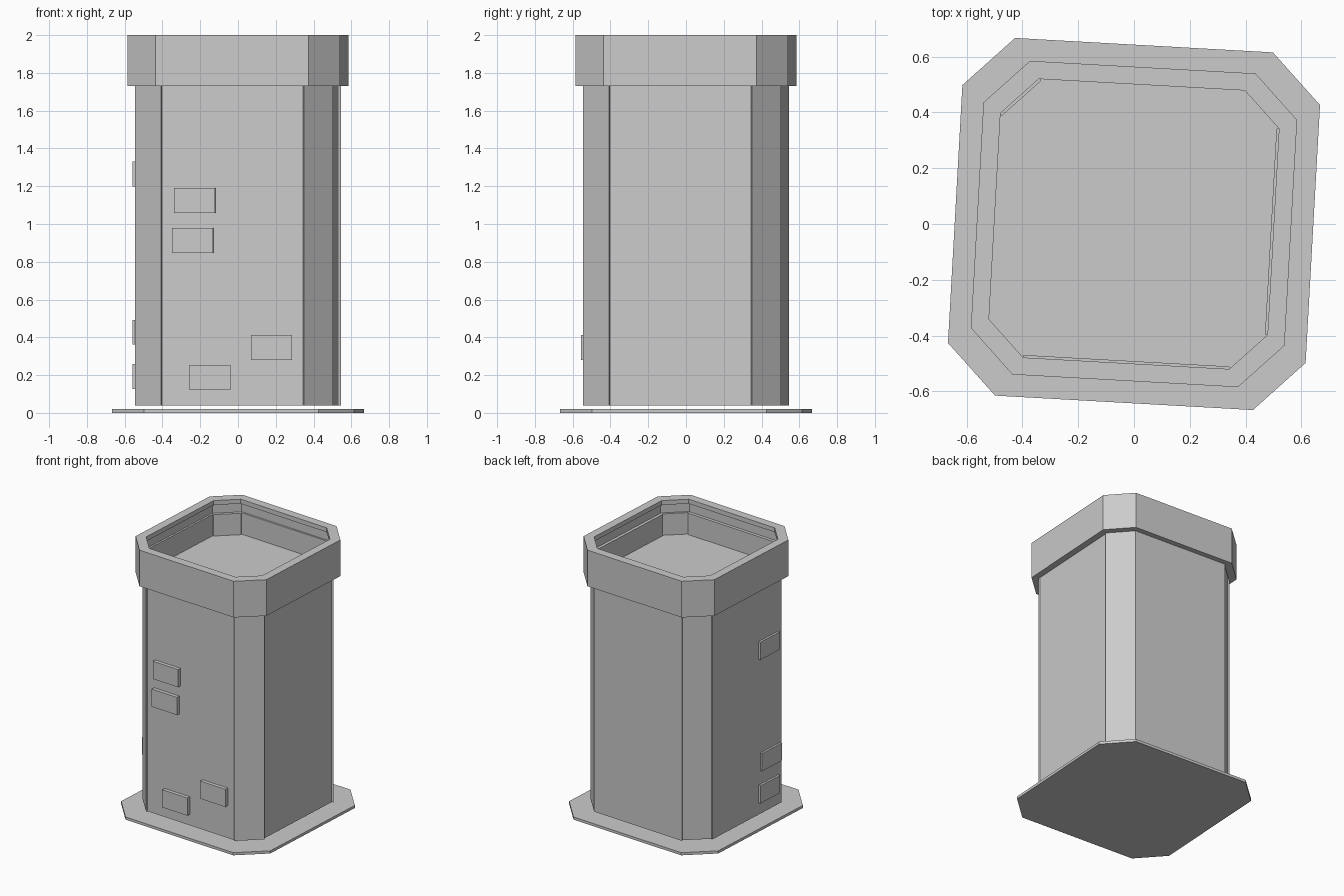
import bpy, bmesh, math
from mathutils import Matrix, Vector

cube = bpy.data.objects.get("Cube")
if cube:
    bpy.data.objects.remove(cube, do_unlink=True)

GREY = (0.6, 0.6, 0.6, 1)
mat = bpy.data.materials.new("light grey")
mat.use_nodes = True
mat.diffuse_color = GREY
mat.node_tree.nodes["Principled BSDF"].inputs["Base Color"].default_value = GREY

TURN = Matrix.Rotation(math.radians(-3.2), 4, "Z")  # the whole tower is slightly turned


def finish(name, bm):
    bmesh.ops.recalc_face_normals(bm, faces=bm.faces)
    bm.transform(TURN)
    mesh = bpy.data.meshes.new(name)
    bm.to_mesh(mesh)
    bm.free()
    mesh.materials.append(mat)
    obj = bpy.data.objects.new(name, mesh)
    bpy.context.collection.objects.link(obj)
    return obj


def octagon(h, c):
    """Square of half-width h whose flat sides end at +-c, counter-clockwise from +x."""
    pts = []
    for k in range(4):
        spin = Matrix.Rotation(k * math.pi / 2, 2)
        pts += [spin @ Vector((h, -c)), spin @ Vector((h, c))]
    return pts


def prism(name, outline, z0, z1):
    bm = bmesh.new()
    face = bm.faces.new([bm.verts.new((p.x, p.y, z0)) for p in outline])
    grown = bmesh.ops.extrude_face_region(bm, geom=[face])["geom"]
    bmesh.ops.translate(bm, vec=(0, 0, z1 - z0),
                        verts=[v for v in grown if isinstance(v, bmesh.types.BMVert)])
    return finish(name, bm)


def lathe_octagon(name, profile):
    """Closed ring swept through (half-width, side end, height) sections."""
    bm = bmesh.new()
    loops = [[bm.verts.new((p.x, p.y, z)) for p in octagon(h, c)] for h, c, z in profile]
    for a, b in zip(loops, loops[1:] + loops[:1]):
        for i in range(8):
            j = (i + 1) % 8
            bm.faces.new((a[i], a[j], b[j], b[i]))
    return finish(name, bm)


def label_plate(name, along, z, side):
    """Raised rectangle on a wall; side is the wall's quarter turn from the front."""
    bm = bmesh.new()
    bmesh.ops.create_cube(bm, size=1)
    bm.transform(Matrix.Rotation(side * math.pi / 2, 4, "Z")
                 @ Matrix.Translation((along, -0.525, z))
                 @ Matrix.Diagonal((0.217, 0.03, 0.132, 1)))
    return finish(name, bm)


# Ground slab
prism("base_slab", octagon(0.642, 0.463), 0, 0.02)

# Eight wall plates, three of them set slightly inward
T = 0.022
H, C = 0.524, 0.378
outer = octagon(H, C)
inner = octagon(H - T, C - T * (math.sqrt(2) - 1))
names = ["left_wall", "back_left_corner", "back_wall", "back_right_corner",
         "right_wall", "front_right_corner", "front_wall", "front_left_corner"]
recessed = {"left_wall", "back_right_corner", "front_wall"}
for i, name in enumerate(names):
    j = (i + 1) % 8
    normal = (outer[i] + outer[j]).normalized()
    shift = normal * (-0.011 if name in recessed else 0)
    quad = [p + shift for p in (outer[i], outer[j], inner[j], inner[i])]
    prism(name, quad, 0.04, 1.9)

# Roof deck sunk inside the rim, and the underside of the body
prism("roof_deck", octagon(0.508, 0.37), 1.71, 1.74)
prism("body_floor", octagon(0.508, 0.37), 0.041, 0.06)

# Parapet with a small inward lip at the top
lathe_octagon("parapet", [
    (0.563, 0.405, 1.73), (0.563, 0.405, 2.0), (0.5, 0.37, 2.0),
    (0.5, 0.37, 1.967), (0.516, 0.378, 1.967), (0.516, 0.378, 1.73)])

# Raised plates on the front and right walls
for n, (x, z) in enumerate([(-0.2, 1.124), (-0.21, 0.913), (0.207, 0.347), (-0.119, 0.188)]):
    label_plate(f"front_plate_{n + 1}", x, z, 0)
for n, (x, z) in enumerate([(0.235, 1.265), (0.255, 0.427), (0.235, 0.193)]):
    label_plate(f"right_plate_{n + 1}", x, z, -1)
